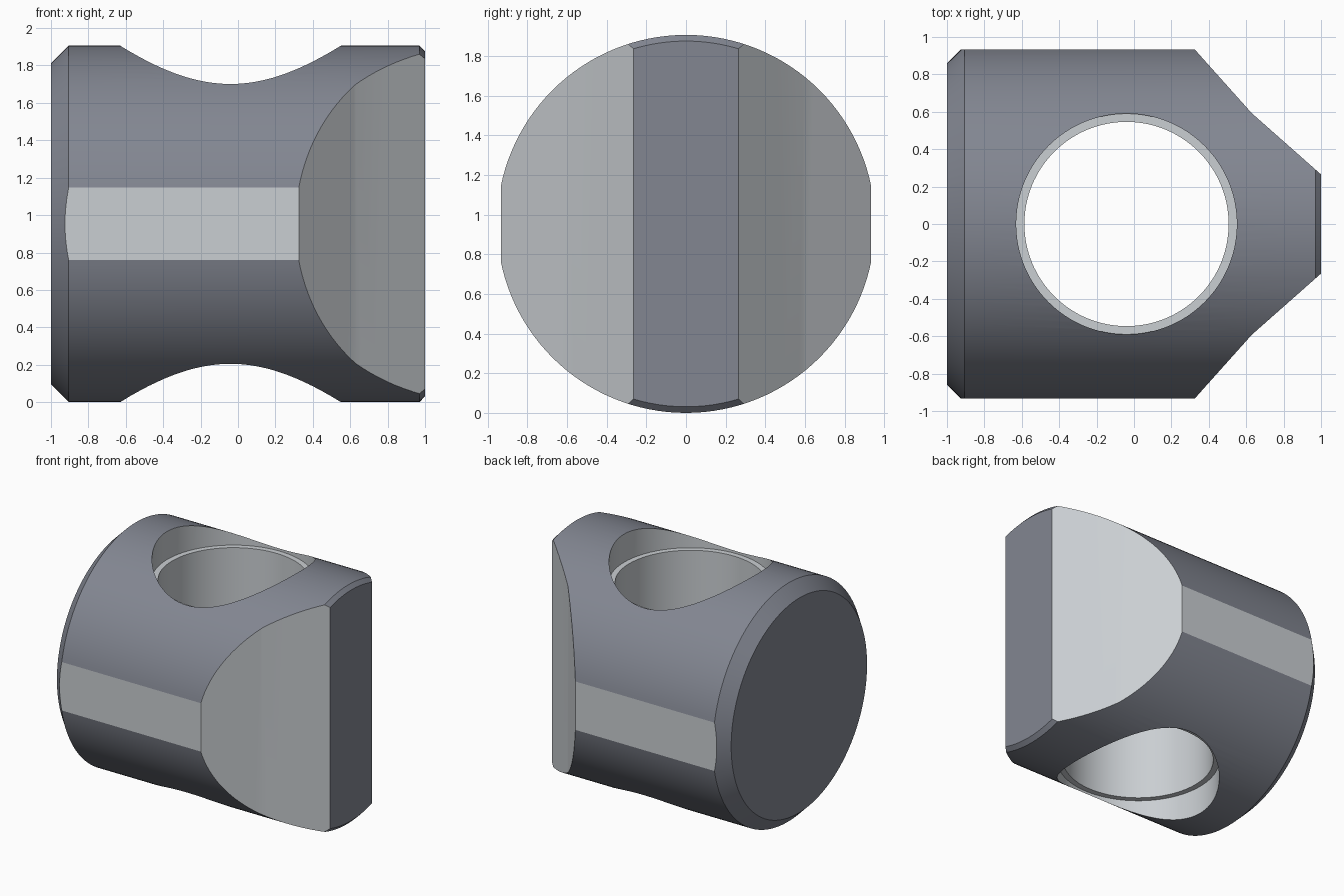
import bpy, bmesh, math
from mathutils import Vector, Matrix

if "Cube" in bpy.data.objects:
    bpy.data.objects.remove(bpy.data.objects["Cube"])

R, CZ, HX = 0.953, 0.953, -0.04   # barrel radius, axis height, bore x


def material(name, rgb):
    mat = bpy.data.materials.new(name)
    mat.diffuse_color = (*rgb, 1)
    mat.use_nodes = True
    mat.node_tree.nodes["Principled BSDF"].inputs["Base Color"].default_value = mat.diffuse_color
    return mat


# Dark turned surface, lighter machined cuts
MATERIALS = [material("dark_steel", (0.225, 0.24, 0.285)),
             material("machined_steel", (0.59, 0.62, 0.645))]


def make_object(name, bm, slot):
    bmesh.ops.recalc_face_normals(bm, faces=bm.faces)
    for f in bm.faces:
        f.material_index = slot
    me = bpy.data.meshes.new(name)
    for mat in MATERIALS:
        me.materials.append(mat)
    bm.to_mesh(me)
    bm.free()
    ob = bpy.data.objects.new(name, me)
    bpy.context.collection.objects.link(ob)
    return ob


def lathe(name, rings, matrix, slot, n=128):
    """Closed solid of revolution about local z from (height, radius) rings."""
    bm = bmesh.new()
    loops = [[bm.verts.new(matrix @ Vector((r * math.cos(2 * math.pi * i / n),
                                            r * math.sin(2 * math.pi * i / n), h)))
              for i in range(n)] for h, r in rings]
    for a, b in zip(loops, loops[1:]):
        for i in range(n):
            j = (i + 1) % n
            bm.faces.new((a[i], a[j], b[j], b[i]))
    bm.faces.new(loops[0][::-1])
    bm.faces.new(loops[-1])
    return make_object(name, bm, slot)


def prism(name, outline, z0, z1, slot):
    bm = bmesh.new()
    face = bm.faces.new([bm.verts.new((x, y, z0)) for x, y in outline])
    ext = bmesh.ops.extrude_face_region(bm, geom=[face])
    for v in ext["geom"]:
        if isinstance(v, bmesh.types.BMVert):
            v.co.z = z1
    return make_object(name, bm, slot)


# Horizontal barrel with chamfered ends
along_x = Matrix.Translation((0, 0, CZ)) @ Matrix.Rotation(math.pi / 2, 4, 'Y')
barrel = lathe("barrel_nut", [(-1, 0.858), (-0.905, R), (0.97, R), (1, 0.922)], along_x, 0)

# Plan outline: side flats and the tapered nose
half = [(-1.2, 0.933), (0.325, 0.933), (0.63, 0.592), (1.0, 0.265), (1.2, 0.088)]
plan = prism("plan_cutter", half + [(x, -y) for x, y in reversed(half)], -0.2, 2.1, 1)

# Vertical through bore with a counterbore at each end
bore = lathe("bore_cutter",
             [(-0.2, 0.59), (0.225, 0.59), (0.225, 0.546),
              (1.681, 0.546), (1.681, 0.59), (2.1, 0.59)],
             Matrix.Translation((HX, 0, 0)), 1)

for cutter, op in ((plan, 'INTERSECT'), (bore, 'DIFFERENCE')):
    mod = barrel.modifiers.new(cutter.name, 'BOOLEAN')
    mod.operation, mod.solver, mod.object = op, 'EXACT', cutter
    mod.material_mode = 'INDEX'

# Apply the cuts and drop the helpers
bpy.context.view_layer.objects.active = barrel
barrel.select_set(True)
for mod in list(barrel.modifiers):
    bpy.ops.object.modifier_apply(modifier=mod.name)
for cutter in (plan, bore):
    bpy.data.objects.remove(cutter)

bpy.ops.object.select_all(action='DESELECT')
barrel.select_set(True)
bpy.ops.object.shade_smooth_by_angle(angle=math.radians(10))
